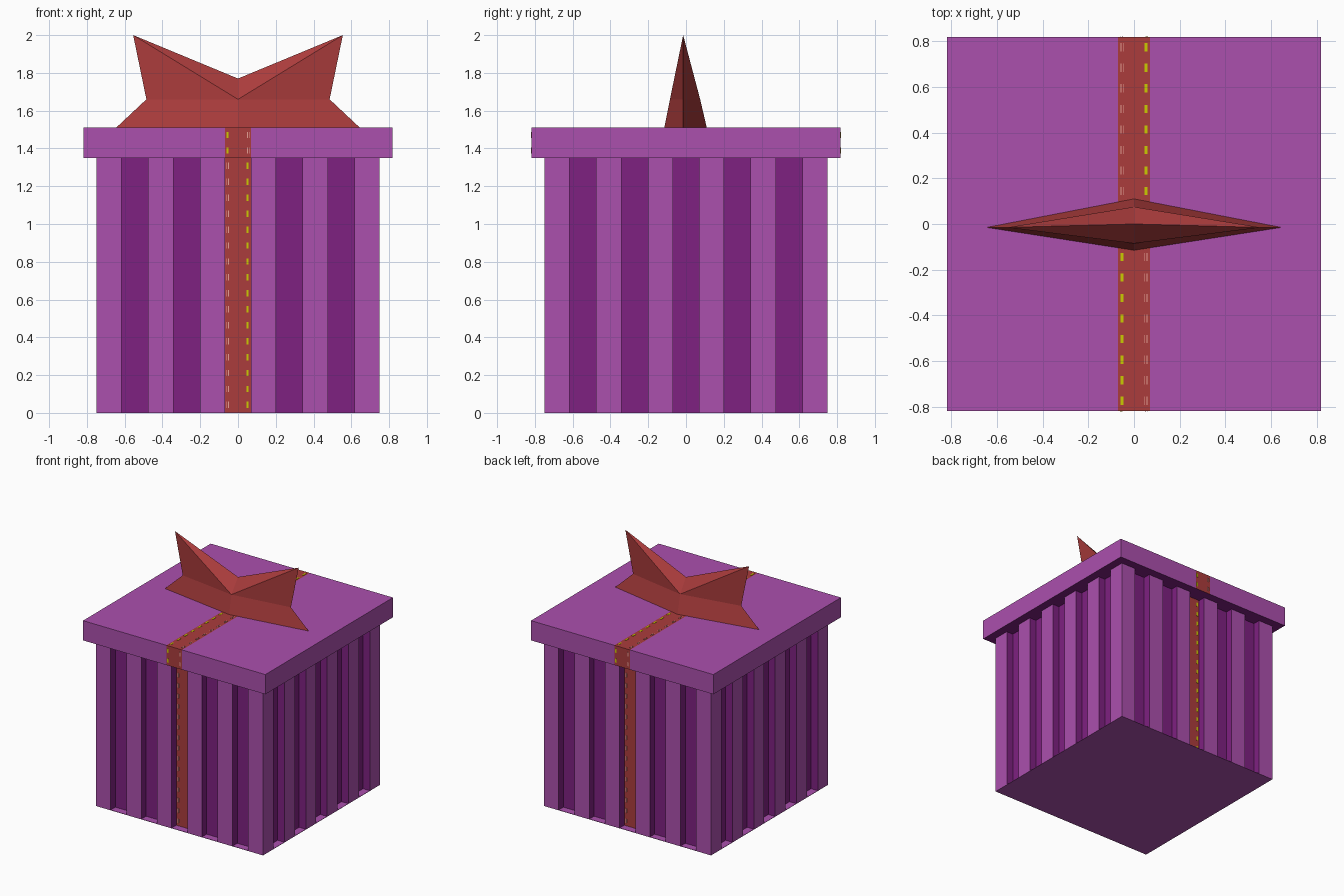
import bpy, bmesh, math
from mathutils import Matrix

if "Cube" in bpy.data.objects:
    bpy.data.objects.remove(bpy.data.objects["Cube"])


def material(name, rgb):
    m = bpy.data.materials.new(name)
    m.diffuse_color = (*rgb, 1)
    m.use_nodes = True
    m.node_tree.nodes["Principled BSDF"].inputs["Base Color"].default_value = m.diffuse_color
    return m


PURPLE = material("light purple", (0.41, 0.08, 0.42))
DARK = material("dark purple", (0.21, 0.015, 0.22))
RED = material("ribbon red", (0.41, 0.046, 0.046))
YELLOW = material("stitch yellow", (0.6, 0.6, 0.0))
PINK = material("stitch pink", (0.8, 0.35, 0.3))

H, D = 0.75, 0.06            # box half width, groove depth
BOX_TOP, LID, LID_TOP = 1.35, 0.8175, 1.51
RIB = 0.07                   # ribbon half width


def finish(bm, name, mats):
    me = bpy.data.meshes.new(name)
    bm.to_mesh(me)
    bm.free()
    for m in mats:
        me.materials.append(m)
    ob = bpy.data.objects.new(name, me)
    bpy.context.collection.objects.link(ob)
    return ob


def add_box(bm, lo, hi):
    size = [b - a for a, b in zip(lo, hi)]
    mid = [(a + b) / 2 for a, b in zip(lo, hi)]
    return bmesh.ops.create_cube(
        bm, size=1, matrix=Matrix.Translation(mid) @ Matrix.Diagonal((*size, 1)))


# Grooved box body: one fluted side profile turned four times, then extruded
side = [(-H, -H)]
for c in (-0.547, -0.272, 0, 0.272, 0.547):
    a, b = c - RIB, c + RIB
    side += [(a, -H), (a, -H + D), (b, -H + D), (b, -H)]
bm = bmesh.new()
verts = []
for k in range(4):
    rot = Matrix.Rotation(k * math.pi / 2, 3, 'Z')
    for x, y in side:
        verts.append(bm.verts.new(rot @ Matrix.Identity(3).col[0] * x
                                  + rot @ Matrix.Identity(3).col[1] * y))
base = bm.faces.new(verts)
ext = bmesh.ops.extrude_face_region(bm, geom=[base])
bmesh.ops.translate(bm, vec=(0, 0, BOX_TOP),
                    verts=[v for v in ext["geom"] if isinstance(v, bmesh.types.BMVert)])
bmesh.ops.recalc_face_normals(bm, faces=bm.faces)
for f in bm.faces:
    c = f.calc_center_median()
    if abs(f.normal.z) < 0.5 and max(abs(c.x), abs(c.y)) < H - 0.01:
        in_ribbon = abs(c.x) < 0.01 and abs(f.normal.y) > 0.5
        f.material_index = 2 if in_ribbon else 1
finish(bm, "box_body", [PURPLE, DARK, RED])

# Square base plate closing the groove ends
bm = bmesh.new()
add_box(bm, (-H, -H, 0), (H, H, 0.003))
finish(bm, "base_plate", [PURPLE])

# Lid with the ribbon band cut into its faces
bm = bmesh.new()
add_box(bm, (-LID, -LID, BOX_TOP), (LID, LID, LID_TOP))
for x in (-RIB, RIB):
    bmesh.ops.bisect_plane(bm, geom=bm.verts[:] + bm.edges[:] + bm.faces[:],
                           plane_co=(x, 0, 0), plane_no=(1, 0, 0))
bm.normal_update()
for f in bm.faces:
    if f.normal.z < -0.5:
        f.material_index = 1
    elif abs(f.calc_center_median().x) < RIB / 2:
        f.material_index = 2
finish(bm, "lid", [PURPLE, DARK, RED])


# Stitches: thin dashes along both ribbon edges
def dashes(bm, x, half, start, end, place):
    n = round((end - start) / 0.085)
    step = (end - start) / n
    for i in range(n):
        a = start + (i + 0.3) * step
        lo, hi = place(a, a + 0.4 * step)
        for turn in (0, math.pi):
            r = add_box(bm, (x - half, *lo), (x + half, *hi))
            bmesh.ops.rotate(bm, verts=r["verts"], matrix=Matrix.Rotation(turn, 3, 'Z'))


def upright(y):
    return lambda a, b: ((y - 0.002, a), (y + 0.001, b))


def flat(a, b):
    return (a, LID_TOP - 0.001), (b, LID_TOP + 0.002)


yellow, pink = bmesh.new(), bmesh.new()
dashes(yellow, -0.053, 0.0065, -LID, -0.1, flat)
dashes(yellow, -0.056, 0.006, BOX_TOP, LID_TOP, upright(-LID))
dashes(yellow, 0.05, 0.006, 0, BOX_TOP, upright(-H + D))
for off in (-0.005, 0.005):
    dashes(pink, 0.052 + off, 0.0018, -LID, -0.1, flat)
    dashes(pink, 0.055 + off, 0.0018, BOX_TOP, LID_TOP, upright(-LID))
    dashes(pink, -0.055 + off, 0.0018, 0, BOX_TOP, upright(-H + D))
finish(yellow, "yellow_stitches", [YELLOW])
finish(pink, "pink_stitches", [PINK])

# Star-shaped bow: ridge down the middle, tapering to thin points at the sides
bm = bmesh.new()
P = lambda *co: bm.verts.new(co)
valley = P(0, 0, 1.77)
rows = [(P(0, -0.115, LID_TOP), P(0, -0.085, 1.66)),
        (P(0, 0.11, LID_TOP), P(0, 0.075, 1.66))]
for s in (-1, 1):
    foot, notch, tip = (P(s * x, -0.015, z) for x, z in
                        ((0.645, LID_TOP), (0.485, 1.66), (0.555, 2.0)))
    for low, mid in rows:
        bm.faces.new((low, foot, notch, mid))
        bm.faces.new((mid, notch, tip))
        bm.faces.new((mid, tip, valley))
    bm.faces.new((rows[0][0], rows[1][0], foot))
bmesh.ops.recalc_face_normals(bm, faces=bm.faces)
finish(bm, "bow", [RED])
